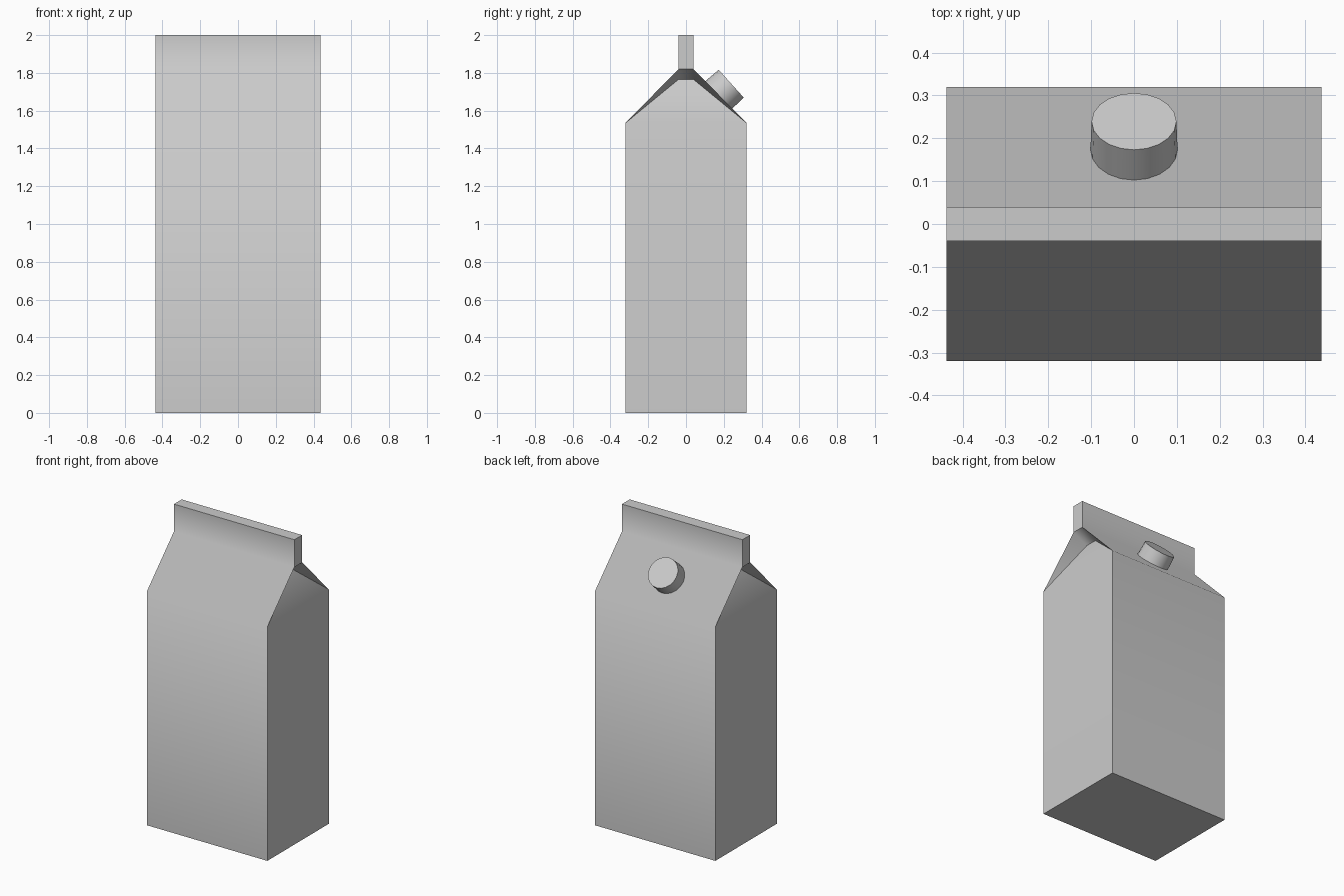
import bpy, bmesh, math
from mathutils import Vector, Matrix

if "Cube" in bpy.data.objects:
    bpy.data.objects.remove(bpy.data.objects["Cube"])

W = 0.437                                   # half width
XS = (-W, -0.1, 0.1, W)                     # columns across the wide faces
HALF = [(0.32, 0.0), (0.32, 1.535), (0.04, 1.82), (0.04, 2.0)]
PROFILE = [(-y, z) for y, z in HALF] + HALF[::-1]
FOLD_X, FOLD_Y, FOLD_Z = 0.335, 0.04, 1.765  # inner end of the tucked gable


def finish(bm, name, angle):
    bmesh.ops.recalc_face_normals(bm, faces=bm.faces)
    mesh = bpy.data.meshes.new(name)
    bm.to_mesh(mesh)
    bm.free()
    obj = bpy.data.objects.new(name, mesh)
    bpy.context.collection.objects.link(obj)
    bpy.ops.object.select_all(action='DESELECT')
    obj.select_set(True)
    bpy.context.view_layer.objects.active = obj
    bpy.ops.object.shade_smooth_by_angle(angle=math.radians(angle))
    return obj


# Carton: walls, roof and sealed fin as one profile carried across the columns
bm = bmesh.new()
rings = [[bm.verts.new((x, y, z)) for y, z in PROFILE] for x in XS]
n = len(PROFILE)
for a, b in zip(rings, rings[1:]):
    for i in range(n):
        j = (i + 1) % n
        bm.faces.new((a[i], a[j], b[j], b[i]))

# Ends: flat side wall, gable folded inward under the roof, fin end
for ring, s in ((rings[0], -1), (rings[-1], 1)):
    b0, c0, r0, t0, t1, r1, c1, b1 = ring
    f0, f1 = (bm.verts.new((s * FOLD_X, y, FOLD_Z)) for y in (-FOLD_Y, FOLD_Y))
    for face in ((b0, b1, c1, c0), (c0, c1, f1, f0), (c0, f0, r0),
                 (c1, r1, f1), (f0, f1, r1, r0), (r0, r1, t1, t0)):
        bm.faces.new(face)

# Crease at the middle of the fin's foot
for k in (2, 5):
    bm.edges.get((rings[1][k], rings[2][k])).smooth = False
finish(bm, "carton", 60)

# Screw cap standing on the back roof slope
tilt = math.radians(-48)
axis = Vector((0, math.sin(-tilt), math.cos(tilt)))
base = Vector((0, 0.1725, 1.6825))
depth, sink = 0.09, 0.01
bm = bmesh.new()
bmesh.ops.create_cone(
    bm, cap_ends=True, segments=20, radius1=0.102, radius2=0.099,
    depth=depth + sink,
    matrix=Matrix.Translation(base + axis * (depth - sink) / 2)
    @ Matrix.Rotation(tilt, 4, 'X'))
finish(bm, "screw_cap", 40)
